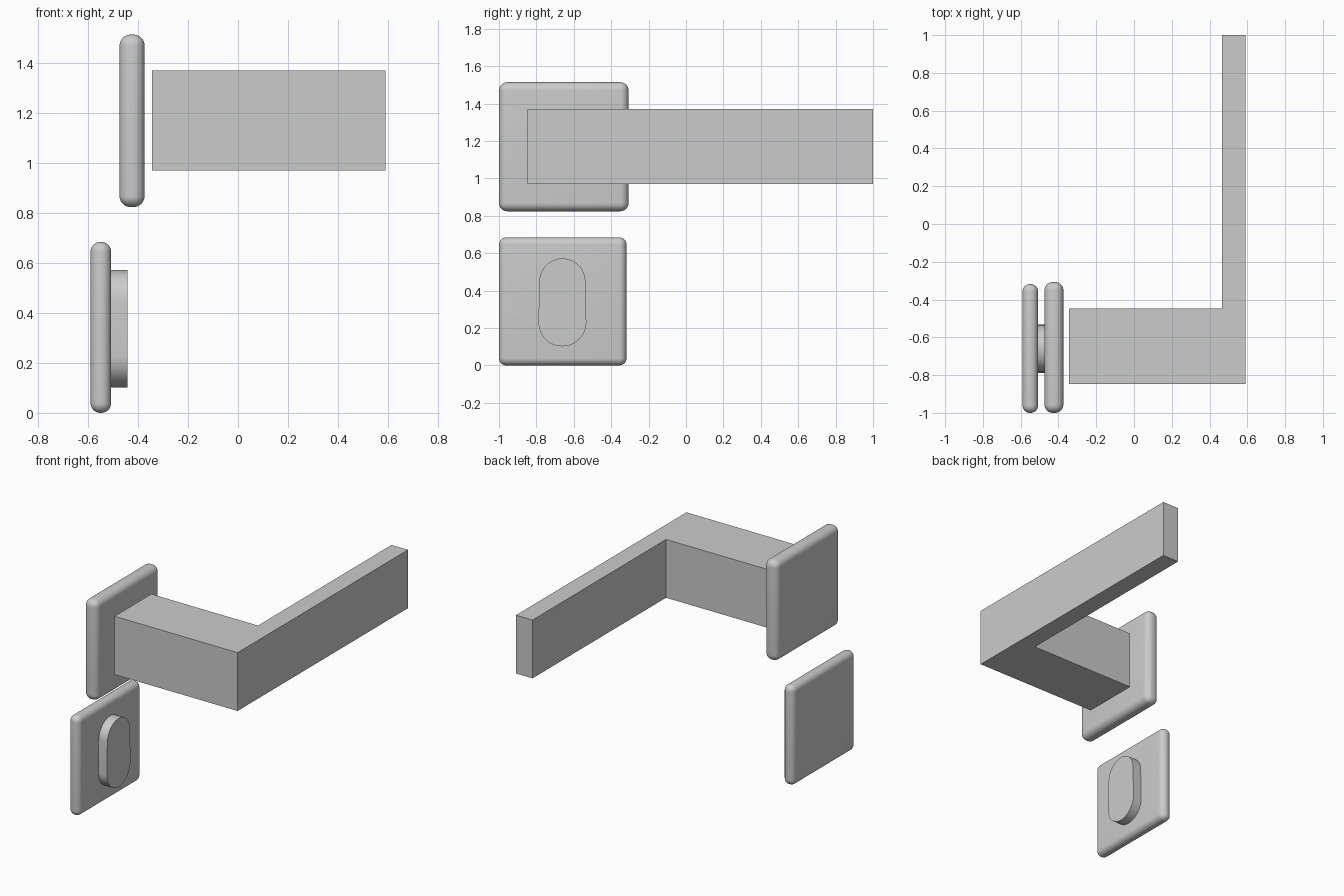
import bpy, bmesh, math

if "Cube" in bpy.data.objects:
    bpy.data.objects.remove(bpy.data.objects["Cube"])


def finish(name, bm):
    bmesh.ops.recalc_face_normals(bm, faces=bm.faces)
    mesh = bpy.data.meshes.new(name)
    bm.to_mesh(mesh)
    bm.free()
    obj = bpy.data.objects.new(name, mesh)
    bpy.context.collection.objects.link(obj)
    return obj


def extrude(name, points, direction):
    """Solid prism from a closed outline of 3D points."""
    bm = bmesh.new()
    face = bm.faces.new([bm.verts.new(p) for p in points])
    new = bmesh.ops.extrude_face_region(bm, geom=[face], use_keep_orig=True)["geom"]
    verts = [g for g in new if isinstance(g, bmesh.types.BMVert)]
    bmesh.ops.translate(bm, verts=verts, vec=direction)
    return finish(name, bm)


def smooth(obj):
    bpy.ops.object.select_all(action='DESELECT')
    bpy.context.view_layer.objects.active = obj
    obj.select_set(True)
    bpy.ops.object.shade_smooth_by_angle(angle=math.radians(30))


def rounded_plate(name, x, y, z, radius):
    outline = [(x[0], y[0], z[0]), (x[0], y[1], z[0]),
               (x[0], y[1], z[1]), (x[0], y[0], z[1])]
    obj = extrude(name, outline, (x[1] - x[0], 0, 0))
    bm = bmesh.new()
    bm.from_mesh(obj.data)
    bmesh.ops.bevel(bm, geom=bm.edges[:], offset=radius, segments=8,
                    profile=0.5, affect='EDGES')
    bm.to_mesh(obj.data)
    bm.free()
    smooth(obj)


# Square backing plates with rounded rims
rounded_plate("handle_plate", (-0.474, -0.374), (-1, -0.307), (0.824, 1.514), 0.044)
rounded_plate("lock_plate", (-0.59, -0.508), (-1, -0.318), (0, 0.684), 0.039)

# L-shaped lever: thick neck and long thin grip
lever = [(-0.344, -0.847), (0.59, -0.847), (0.59, 1), (0.465, 1),
         (0.465, -0.448), (-0.344, -0.448)]
extrude("lever_handle", [(x, y, 0.97) for x, y in lever], (0, 0, 0.4))

# Oval thumb turn; the lower arc is slightly wider than the upper one
oval = []
for z, radius, start in ((0.449, 0.123, 0), (0.23, 0.128, math.pi)):
    for i in range(25):
        a = start + math.pi * i / 24
        oval.append((-0.512, -0.661 + radius * math.cos(a), z + radius * math.sin(a)))
smooth(extrude("thumb_turn", oval, (0.069, 0, 0)))
